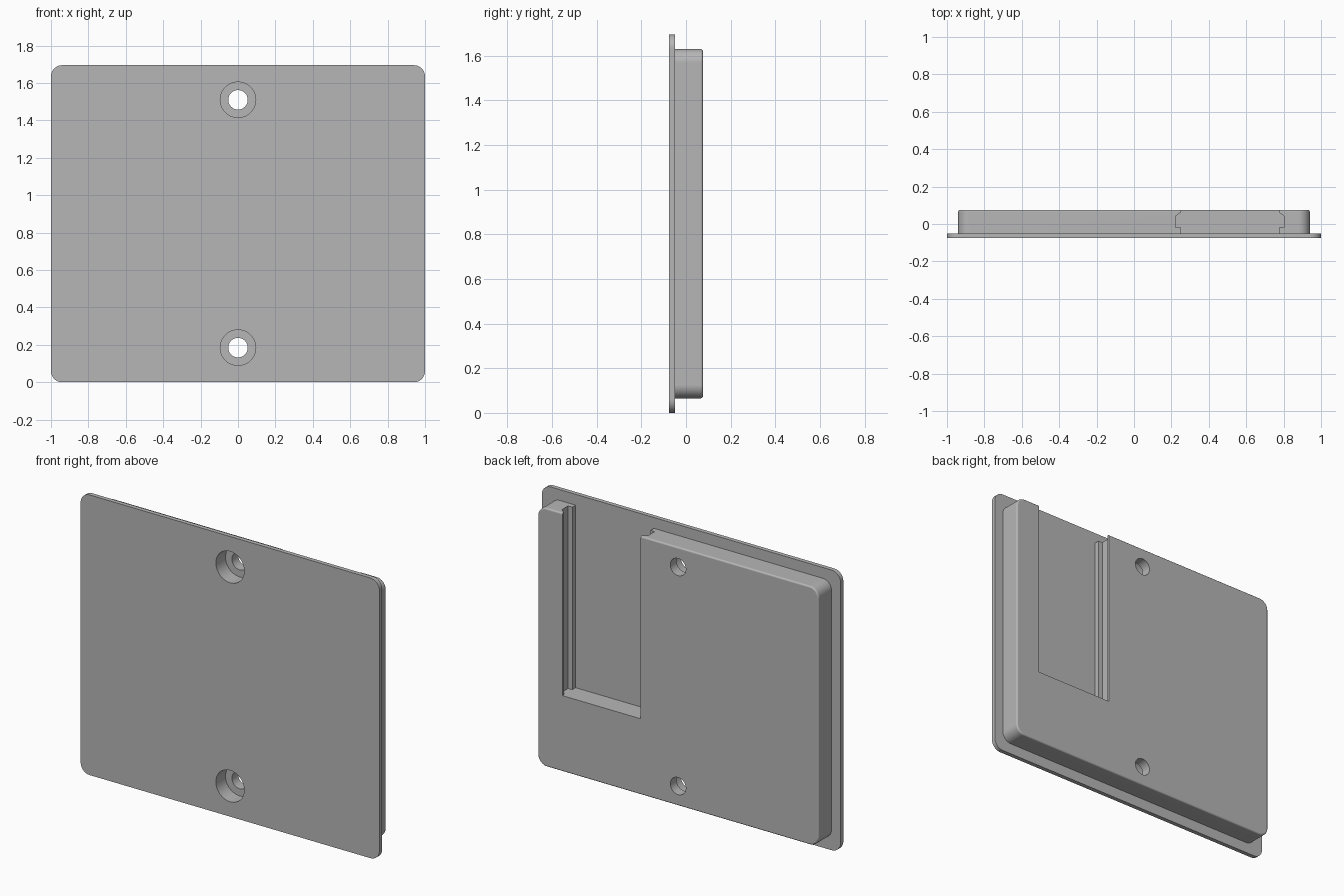
import bpy, bmesh, math
from mathutils import Vector

cube = bpy.data.objects.get("Cube")
if cube:
    bpy.data.objects.remove(cube, do_unlink=True)

# Main dimensions
HEIGHT = 1.695
MID = HEIGHT / 2
FRONT, SEAM, BACK = -0.076, -0.05, 0.076

grey = bpy.data.materials.new("plain grey")
grey.use_nodes = True
grey.diffuse_color = (0.47, 0.47, 0.47, 1)
grey.node_tree.nodes["Principled BSDF"].inputs["Base Color"].default_value = (0.47, 0.47, 0.47, 1)


def prism(name, points, travel, fillet=0.0):
    """Extrude a flat outline along travel; optionally round the far rim."""
    bm = bmesh.new()
    face = bm.faces.new([bm.verts.new(p) for p in points])
    result = bmesh.ops.extrude_face_region(bm, geom=[face])
    moved = [v for v in result["geom"] if isinstance(v, bmesh.types.BMVert)]
    bmesh.ops.translate(bm, verts=moved, vec=Vector(travel))
    if fillet:
        far = set(moved)
        rim = [e for e in bm.edges if all(v in far for v in e.verts)]
        bmesh.ops.bevel(bm, geom=rim, offset=fillet, segments=3, profile=0.5, affect="EDGES")
    bmesh.ops.recalc_face_normals(bm, faces=bm.faces[:])
    mesh = bpy.data.meshes.new(name)
    bm.to_mesh(mesh)
    bm.free()
    mesh.materials.append(grey)
    obj = bpy.data.objects.new(name, mesh)
    bpy.context.collection.objects.link(obj)
    return obj


def rounded_outline(half_w, half_h, radius, y, steps=10):
    points = []
    for quarter, (sx, sz) in enumerate([(1, 1), (-1, 1), (-1, -1), (1, -1)]):
        for i in range(steps + 1):
            a = (quarter + i / steps) * math.pi / 2
            points.append((sx * (half_w - radius) + radius * math.cos(a), y,
                           MID + sz * (half_h - radius) + radius * math.sin(a)))
    return points


def disc(radius, z, y, steps=48):
    return [(radius * math.cos(i * math.tau / steps), y,
             z + radius * math.sin(i * math.tau / steps)) for i in range(steps)]


def cut(obj, cutter):
    mod = obj.modifiers.new("cut", "BOOLEAN")
    mod.operation = "DIFFERENCE"
    mod.solver = "EXACT"
    mod.object = cutter
    bpy.context.view_layer.objects.active = obj
    bpy.ops.object.modifier_apply(modifier=mod.name)


# Thin cover plate and the thick block behind it
plate = prism("cover_plate", rounded_outline(1.0, MID, 0.06, FRONT), (0, SEAM - FRONT, 0))
block = prism("raised_block", rounded_outline(0.94, 0.782, 0.06, SEAM), (0, BACK - SEAM, 0), 0.01)

# Sliding slot, open at the top, with a groove down each side
slot_mid, lip, groove = 0.512, 0.262, 0.29
side = [(lip, SEAM - 0.02), (lip, -0.018), (groove, -0.018),
        (groove, 0.042), (lip, 0.062), (lip, BACK + 0.02)]
section = [(slot_mid + w, y, 0.525) for w, y in side]
section += [(slot_mid - w, y, 0.525) for w, y in reversed(side)]
cutters = [prism("slot_cutter", section, (0, 0, 1.3))]
cut(block, cutters[0])

# Two counterbored screw holes
for label, z in (("lower", 0.185), ("upper", 1.51)):
    for part, radius, depth in (("hole", 0.052, 0.3), ("counterbore", 0.095, 0.142)):
        tool = prism(f"{label}_{part}_cutter", disc(radius, z, FRONT - 0.05), (0, depth, 0))
        cutters.append(tool)
        cut(plate, tool)
        cut(block, tool)

for tool in cutters:
    bpy.data.objects.remove(tool, do_unlink=True)

# Smooth the rounded corners and holes, keep flats flat
for obj in (plate, block):
    bpy.ops.object.select_all(action="DESELECT")
    obj.select_set(True)
    bpy.context.view_layer.objects.active = obj
    bpy.ops.object.shade_smooth_by_angle(angle=math.radians(35))
    weighted = obj.modifiers.new("even shading", "WEIGHTED_NORMAL")
    weighted.keep_sharp = True
